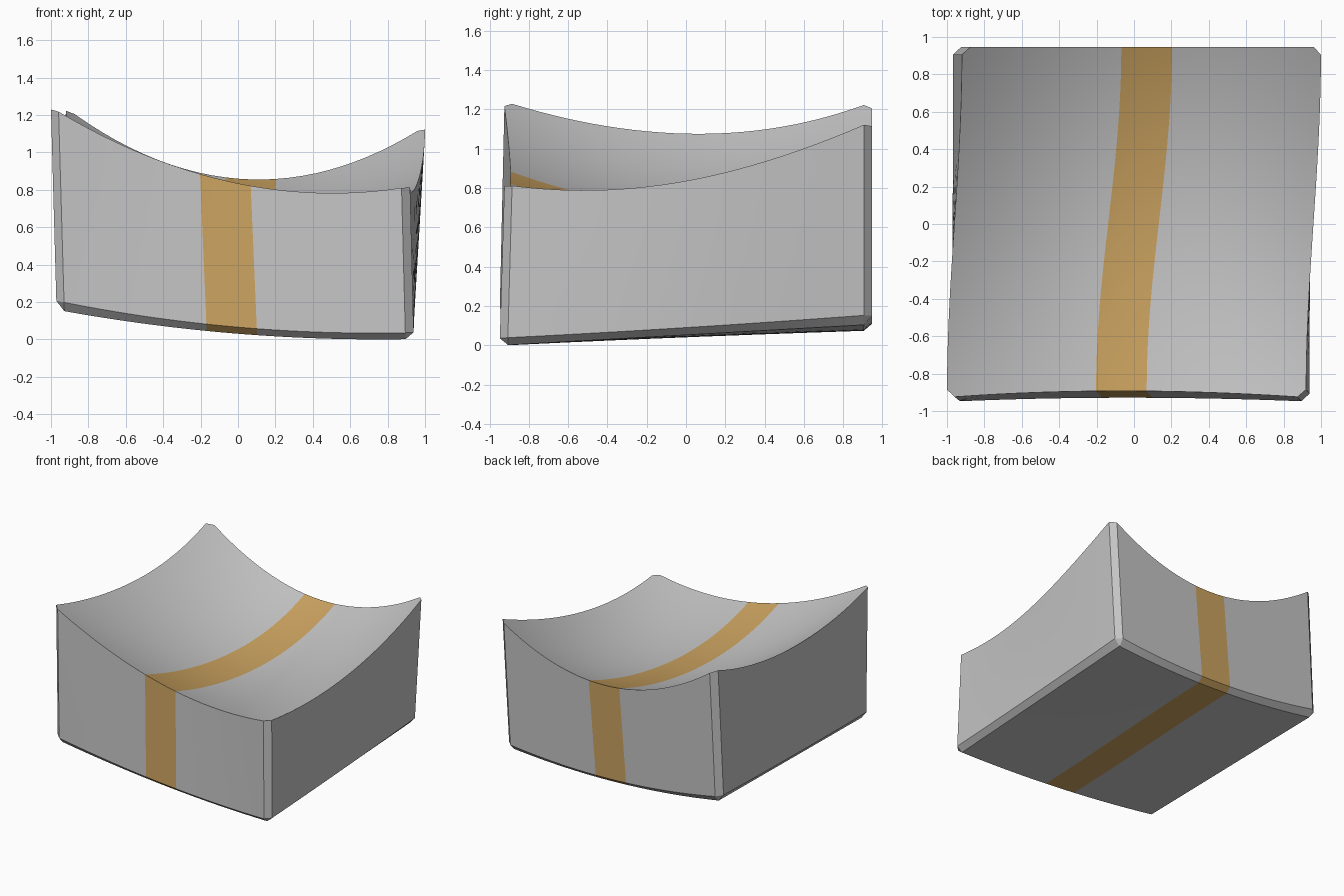
import bpy, bmesh, math
from mathutils import Vector

if "Cube" in bpy.data.objects:
    bpy.data.objects.remove(bpy.data.objects["Cube"])

STRIPE = 0.141          # half width of the painted band, in unit-box terms


def material(name, rgb):
    m = bpy.data.materials.new(name)
    m.diffuse_color = (*rgb, 1)
    m.use_nodes = True
    m.node_tree.nodes["Principled BSDF"].inputs["Base Color"].default_value = m.diffuse_color
    return m


def quad(x, c):
    return c[0] + c[1] * x + c[2] * x * x


def top_height(x, v):
    # cross curves at the front, middle and back, blended along the depth
    f = quad(x, (0.835, -0.205, 0.203))
    m = quad(x, (0.68, -0.124, 0.302))
    b = quad(x, (0.86, -0.08, 0.361))
    return f * v * (v - 1) / 2 + m * (1 - v * v) + b * v * (v + 1) / 2


def bottom_height(x, v):
    f = quad(x, (0.03, -0.0815, 0.053))
    b = quad(x, (0.08, -0.036, 0.0735))
    t = (v + 1) / 2
    return f * (1 - t) + b * t


def warp(p):
    # bend the unit box (u, v in -1..1, w in 0..1) into the sagging block
    u, v, w = p
    s = math.sin(v * math.pi / 2)
    bulge = 1 - u * u
    x_top = 0.04 * s + 0.96 * u + 0.028 * s * bulge
    x_bot = -0.015 + 0.955 * u + 0.018 * s * bulge
    x = x_bot + (x_top - x_bot) * w
    y_front = (-0.95 + 0.02 * bulge) * (1 - w) + (-0.927 + 0.035 * bulge) * w
    y = y_front + (0.948 - y_front) * (v + 1) / 2
    zb = bottom_height(x, v)
    return Vector((x, y, zb + (top_height(x, v) - zb) * w))


# Box with chamfered upright corners and bottom rim, sharp top rim
bm = bmesh.new()
bmesh.ops.create_cube(bm, size=2)
for vert in bm.verts:
    vert.co.z = (vert.co.z + 1) / 2
rim = [e for e in bm.edges if min(v.co.z for v in e.verts) < 0.5]
bmesh.ops.bevel(bm, geom=rim, offset=0.045, segments=1, affect='EDGES',
                profile=0.5, clamp_overlap=True)


def slice_box(axis, positions):
    normal = Vector((0, 0, 0))
    normal[axis] = 1
    for t in positions:
        bmesh.ops.bisect_plane(bm, geom=bm.verts[:] + bm.edges[:] + bm.faces[:],
                               dist=1e-5, plane_co=normal * t, plane_no=normal)


# Even cuts so the surfaces bend smoothly, with cuts on the band borders
n = 26
even = [-0.95 + 1.9 * i / n for i in range(n + 1)]
slice_box(0, [t for t in even if abs(abs(t) - STRIPE) > 0.015] + [-STRIPE, STRIPE])
slice_box(1, even)
slice_box(2, [0.25, 0.5, 0.75])

# Painted band wraps around the middle
for f in bm.faces:
    f.material_index = 1 if abs(f.calc_center_median().x) < STRIPE else 0

for vert in bm.verts:
    vert.co = warp(vert.co)

# Stand on the ground, centred
for axis in range(3):
    lo = min(v.co[axis] for v in bm.verts)
    hi = max(v.co[axis] for v in bm.verts)
    shift = lo if axis == 2 else (lo + hi) / 2
    for v in bm.verts:
        v.co[axis] -= shift

bmesh.ops.recalc_face_normals(bm, faces=bm.faces[:])
mesh = bpy.data.meshes.new("sagging_block")
bm.to_mesh(mesh)
bm.free()
mesh.materials.append(material("stone grey", (0.55, 0.55, 0.55)))
mesh.materials.append(material("ochre band", (0.59, 0.36, 0.115)))

block = bpy.data.objects.new("sagging_block", mesh)
bpy.context.collection.objects.link(block)
bpy.context.view_layer.objects.active = block
block.select_set(True)
bpy.ops.object.shade_smooth_by_angle(angle=math.radians(25))
